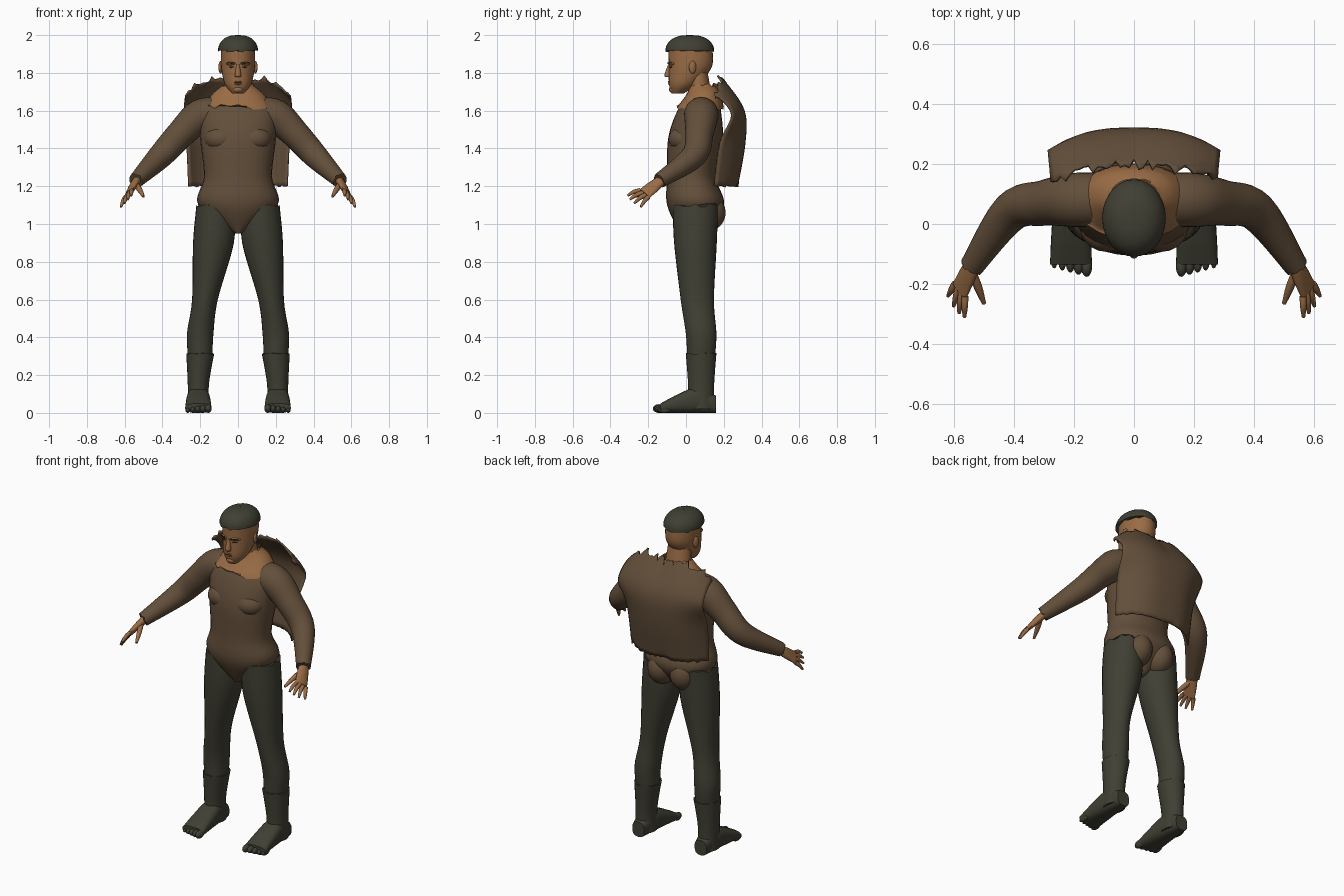
import bpy, bmesh, math, random
from mathutils import Vector

random.seed(4)
cube = bpy.data.objects.get("Cube")
if cube:
    bpy.data.objects.remove(cube)

ACROSS, BACK, UP = Vector((1, 0, 0)), Vector((0, 1, 0)), Vector((0, 0, 1))


def material(name, red, green, blue):
    made = bpy.data.materials.new(name)
    made.use_nodes = True
    made.diffuse_color = (red, green, blue, 1)
    shader = made.node_tree.nodes["Principled BSDF"]
    shader.inputs["Base Color"].default_value = made.diffuse_color
    return made


brown = material("brown cloth", .125, .078, .043)
olive = material("dark olive cloth", .052, .05, .034)
skin = material("tan skin", .32, .15, .06)
dark = material("dark brown hair", .03, .02, .012)


def finish(name, bm, colour, paired):
    """Turn the bmesh into a smooth object, mirrored when it is one of a pair."""
    bmesh.ops.recalc_face_normals(bm, faces=bm.faces)
    mesh = bpy.data.meshes.new(name)
    bm.to_mesh(mesh)
    bm.free()
    mesh.materials.append(colour)
    part = bpy.data.objects.new(name, mesh)
    bpy.context.collection.objects.link(part)
    if paired:
        mirror = part.modifiers.new("Mirror", 'MIRROR')
        mirror.use_mirror_merge = False
    bpy.ops.object.select_all(action='DESELECT')
    part.select_set(True)
    bpy.context.view_layer.objects.active = part
    bpy.ops.object.shade_smooth_by_angle(angle=math.radians(50))
    return part


def smooth_path(rows, steps=6):
    """Smooth curve through rows of numbers, with tangents from the neighbours."""
    last = len(rows) - 1
    path = []
    for i in range(last):
        before, start = rows[max(i - 1, 0)], rows[i]
        end, after = rows[i + 1], rows[min(i + 2, last)]
        for step in range(steps):
            t = step / steps
            ease = t * t * (3 - 2 * t)
            leave, arrive = t * (1 - t) ** 2 / 2, t * t * (t - 1) / 2
            path.append([b + (c - b) * ease + (c - a) * leave + (d - b) * arrive
                         for a, b, c, d in zip(before, start, end, after)])
    return path + [list(rows[last])]


def skin_rows(bm, grid, closed):
    """Fill quads between neighbouring rows of vertices."""
    for low, high in zip(grid, grid[1:]):
        for k in range(0 if closed else 1, len(low)):
            bm.faces.new((low[k - 1], low[k], high[k], high[k - 1]))


def loft(name, rows, colour, axis=None, side=ACROSS, segments=28, square=1,
         open_ends=False, fray_start=0, fray_end=0):
    """Skin over rings of (x, y, z, half width, half depth), with frayed ends if wanted."""
    rows = smooth_path(rows)
    centres = [Vector(row[:3]) for row in rows]
    last = len(rows) - 1
    bm, rings = bmesh.new(), []
    for i, (*_, width, depth) in enumerate(rows):
        along = axis or (centres[min(i + 1, last)] - centres[max(i - 1, 0)]).normalized()
        wide = (side - along * along.dot(side)).normalized()
        deep = along.cross(wide)
        fray = fray_start if i == 0 else fray_end if i == last else 0
        ring = []
        for k in range(segments):
            angle = math.tau * k / segments
            c, s = (math.copysign(abs(v) ** square, v) for v in (math.cos(angle), math.sin(angle)))
            ring.append(bm.verts.new(centres[i] + wide * c * width + deep * s * depth
                                     + along * random.uniform(-fray, fray)))
        rings.append(ring)
    skin_rows(bm, rings, True)
    if not open_ends:
        bm.faces.new(rings[0])
        bm.faces.new(rings[last])
    return finish(name, bm, colour, centres[0].x > 0)


def upright(name, rows, colour, **options):
    """Loft on the centre line from rows of (z, y, half width, half depth)."""
    return loft(name, [(0, y, z, a, b) for z, y, a, b in rows], colour, axis=UP, **options)


def limb(name, rows, colour, **options):
    """Round tube from rows of (x, y, z, radius)."""
    return loft(name, [(*row, row[-1]) for row in rows], colour, **options)


def ball(name, place, size, colour, turn=0):
    bm = bmesh.new()
    bmesh.ops.create_uvsphere(bm, u_segments=20, v_segments=12, radius=1)
    c, s = math.cos(turn), math.sin(turn)
    for vert in bm.verts:
        x, y, z = (p * q for p, q in zip(vert.co, size))
        vert.co = Vector((x * c - y * s, x * s + y * c, z)) + Vector(place)
    return finish(name, bm, colour, place[0] > 0)


# Tunic body with its pointed lower front, chest and seat
upright("tunic", [
    (.95, .03, .02, .06), (1.1, .05, .21, .15), (1.25, .03, .18, .13), (1.45, .05, .2, .145),
    (1.6, .07, .2, .115), (1.7, .1, .12, .07)], brown, square=.92)
ball("chest_muscles", (.09, -.01, 1.45), (.09, .083, .07), brown)
ball("seat", (.075, .11, 1.06), (.083, .1, .1), brown)

# Sleeves
limb("sleeves", [
    (.1, .08, 1.58, .09), (.2, .08, 1.57, .09), (.3, .07, 1.48, .076),
    (.41, .04, 1.36, .066), (.54, -.14, 1.23, .04)], brown, side=BACK, fray_end=.008)

# Hands: the knuckle line runs from the index to the little finger
index_tip, little_tip = Vector((.565, -.31, 1.15)), Vector((.62, -.24, 1.09))
knuckles = little_tip - index_tip
wrist, knuckle = Vector((.53, -.12, 1.24)), Vector((.58, -.22, 1.16))
loft("palms", [(*wrist, .026, .022), (*wrist.lerp(knuckle, .5), .036, .02),
               (*knuckle, .04, .013)], skin, side=knuckles, segments=16)
for i, label in enumerate(("index", "middle", "ring", "little")):
    spread = i / 3
    root = knuckle + knuckles * (spread - .5) * .6
    tip = index_tip + knuckles * spread - BACK * .012 * math.sin(math.pi * spread)
    joint = root.lerp(tip, .5) + UP * .006
    limb(label + "_fingers", [(*root, .012), (*joint, .011), (*tip, .006)],
         skin, side=knuckles, segments=10)
limb("thumbs", [(*wrist.lerp(knuckle, .3), .015), (.52, -.21, 1.18, .014),
                (.5, -.265, 1.145, .007)], skin, side=knuckles, segments=10)

# Trousers
loft("trouser_legs", [
    (.12, .05, 1.1, .1, .12), (.13, .05, .9, .108, .113), (.175, .06, .6, .068, .088),
    (.2, .08, .42, .07, .081), (.2, .08, .29, .064, .073)], olive, axis=UP, fray_start=.012)

# Boots with toes
loft("boot_shafts", [(.21, .08, .02, .058, .07), (.21, .08, .15, .056, .069),
                     (.2, .08, .315, .074, .081)], olive, axis=UP, fray_end=.004)
foot = [(.16, .04, .09), (.06, .058, .135), (-.04, .066, .1), (-.135, .07, .05)]
loft("boot_feet", [(.21, y, height / 2, width, height / 2) for y, width, height in foot],
     olive, axis=-BACK, square=.75)
for i, label in enumerate(("big", "second", "middle", "fourth", "little")):
    height = .023 - .002 * i
    ball(label + "_boot_toes", (.158 + .027 * i, .007 * i - .142, height),
         (height * .8, .034, height), olive)

# Frayed bare collar and neck
upright("collar", [(1.615, .075, .19, .125), (1.69, .095, .135, .09), (1.735, .085, .08, .065)],
        skin, square=.92, open_ends=True, fray_start=.02, fray_end=.008)
upright("neck", [(1.66, .08, .08, .06), (1.8, .06, .068, .055)], skin)

# Head
upright("head", [
    (1.69, -.045, .03, .03), (1.74, -.013, .07, .077), (1.83, .022, .089, .114),
    (1.92, .024, .091, .117)], skin, fray_end=.01)
ball("ears", (.092, .035, 1.83), (.01, .02, .034), skin, turn=.35)

# Face
upright("nose", [(1.777, -.09, .015, .017), (1.79, -.095, .017, .02), (1.845, -.085, .008, .01)],
        skin, segments=14)
ball("chin", (0, -.064, 1.712), (.03, .027, .02), skin)
for label, z in (("upper", 1.754), ("lower", 1.742)):
    ball(label + "_lip", (0, -.083, z), (.021, .012, .006), skin)
ball("mouth_line", (0, -.09, 1.748), (.021, .0045, .002), dark)
slant = .47
ball("brow_ridges", (.038, -.078, 1.849), (.028, .012, .009), skin, turn=slant)
ball("eyebrows", (.038, -.089, 1.852), (.026, .004, .004), dark, turn=slant)
ball("eyes", (.036, -.082, 1.831), (.014, .0045, .004), dark, turn=slant)

# Close cap with a frayed rim, domed by rule
dome = []
for step in range(8):
    rise = math.pi / 2 * step / 7
    reach = math.cos(rise) ** .8 + .01
    dome.append((1.916 + .084 * math.sin(rise), .02, .105 * reach, .128 * reach))
upright("cap", dome, olive, open_ends=True, fray_start=.009)

# Loose back panel: rows of (y at middle, z, half width, forward sweep of the sides)
panel = smooth_path([(.27, 1.2, .26, .12), (.31, 1.43, .27, .13), (.305, 1.6, .285, .06),
                     (.2, 1.75, .275, .03)])
bm, grid, columns = bmesh.new(), [], 36
for i, (y, z, width, sweep) in enumerate(panel):
    climb = i / (len(panel) - 1)
    fray = .022 if climb == 1 else .006 if climb == 0 else 0
    line = []
    for k in range(columns + 1):
        u = 2 * k / columns - 1
        shoulder = .025 * math.sin(math.pi * abs(u)) - .07 * u ** 4
        ragged = random.uniform(-fray, fray)
        forward = sweep * abs(u) ** 3 + .03 * climb ** 6 * abs(u)
        line.append(bm.verts.new((u * width, y - forward - ragged,
                                  z + shoulder * climb ** 3 + ragged)))
    grid.append(line)
skin_rows(bm, grid, False)
back_panel = finish("back_panel", bm, brown, False)
thickness = back_panel.modifiers.new("Thickness", 'SOLIDIFY')
thickness.thickness, thickness.offset = .01, 0
